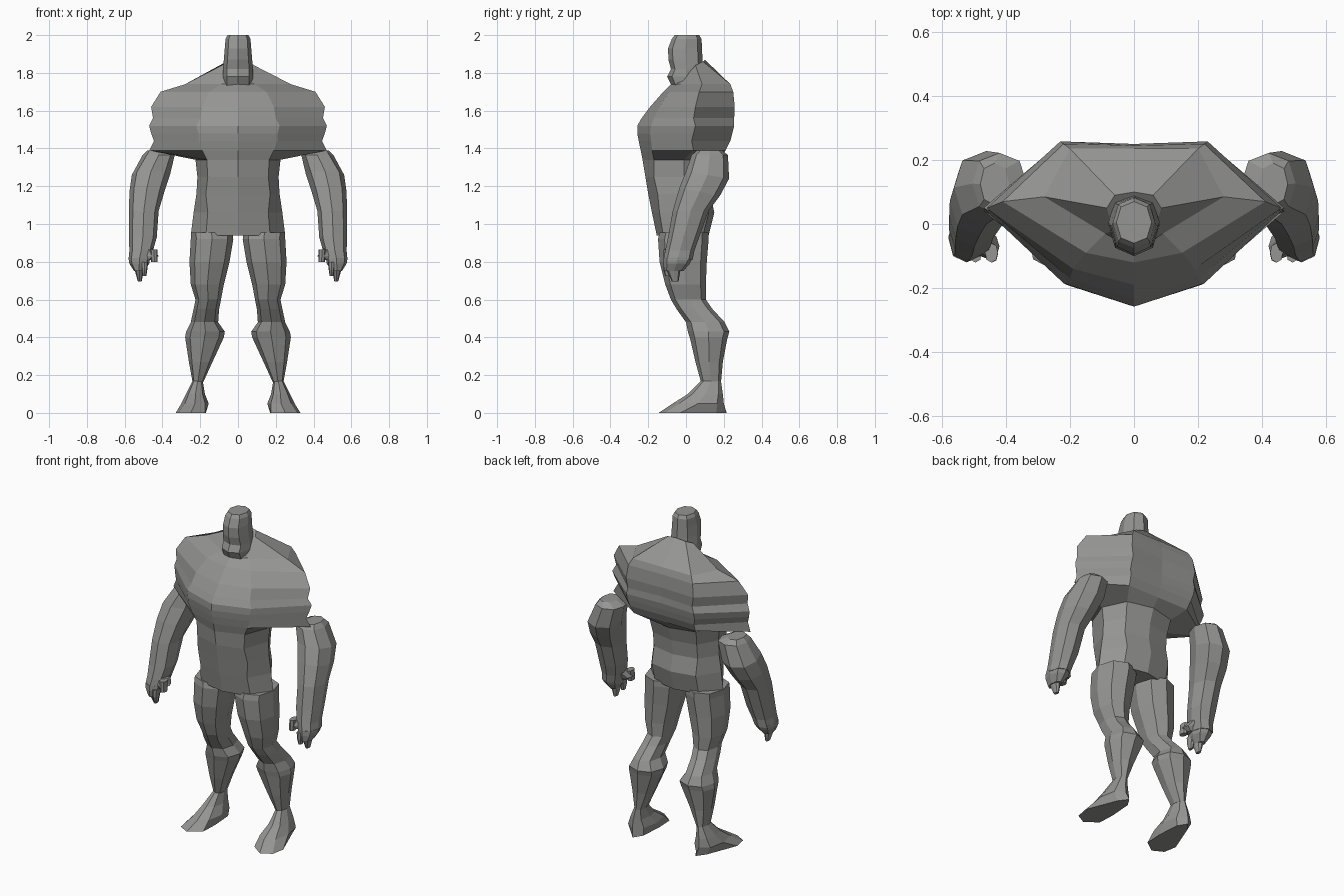
import bpy
import bmesh
from mathutils import Vector

# Remove the default cube only
default_cube = bpy.data.objects.get("Cube")
if default_cube:
    bpy.data.objects.remove(default_cube, do_unlink=True)

# Single flat grey material
GREY = (0.3, 0.3, 0.29, 1.0)
clay = bpy.data.materials.new("clay_grey")
clay.use_nodes = True
clay.diffuse_color = GREY
shader = clay.node_tree.nodes["Principled BSDF"]
shader.inputs["Base Color"].default_value = GREY
shader.inputs["Roughness"].default_value = 0.8


def loft(name, rings, mirrored=False):
    """Skin a stack of equal-length rings, cap both ends, keep flat faces."""
    bm = bmesh.new()
    loops = [[bm.verts.new(point) for point in ring] for ring in rings]
    count = len(loops[0])
    for upper, lower in zip(loops, loops[1:]):
        for i in range(count):
            j = (i + 1) % count
            bm.faces.new((upper[i], upper[j], lower[j], lower[i]))
    bm.faces.new(loops[0])
    bm.faces.new(loops[-1])
    if mirrored:
        bmesh.ops.scale(bm, vec=Vector((-1, 1, 1)), verts=bm.verts)
    bmesh.ops.recalc_face_normals(bm, faces=bm.faces)
    mesh = bpy.data.meshes.new(name)
    bm.to_mesh(mesh)
    bm.free()
    mesh.materials.append(clay)
    obj = bpy.data.objects.new(name, mesh)
    bpy.context.collection.objects.link(obj)
    return obj


def pair(name, rings):
    """Build the left part and its mirrored right twin."""
    loft("left_" + name, rings)
    loft("right_" + name, rings, mirrored=True)


def symmetric_ring(front, front_side, side, back_side, back):
    """Eight-point section from centre points and three points on the left."""
    left = [front_side, side, back_side]
    right = [(-x, y, z) for x, y, z in reversed(left)]
    return [(0, *front), *left, (0, *back), *right]


def level_ring(z, front, fx, fy, sx, sy, bx, by, back):
    """Horizontal symmetric section."""
    return symmetric_ring((front, z), (fx, fy, z), (sx, sy, z), (bx, by, z), (back, z))


def limb_ring(z, inner, outer, front, back, tilt=0, corner=0.74):
    """Eight-sided section from its extents; tilt raises the back edge."""
    cx, cy = (inner + outer) / 2, (front + back) / 2
    rx, ry = (outer - inner) / 2, (back - front) / 2
    c = corner
    unit = [(0, -1), (c, -c), (1, 0), (c, c), (0, 1), (-c, c), (-1, 0), (-c, -c)]
    return [(cx + rx * u, cy + ry * v, z + tilt * v) for u, v in unit]


def limb(name, sections):
    pair(name, [limb_ring(*section) for section in sections])


# Torso: z, front y, front corner, side, back corner, back y
torso_sections = [
    (1.74, -.08, .09, -.03, .28, .085, .2, .235, .235),
    (1.7, -.12, .15, -.09, .41, .07, .22, .25, .245),
    (1.62, -.19, .19, -.14, .46, .05, .23, .258, .25),
    (1.56, -.235, .2, -.17, .45, .04, .22, .255, .24),
    (1.52, -.258, .22, -.185, .47, .05, .23, .255, .245),
    (1.48, -.258, .21, -.19, .46, .04, .23, .245, .24),
    (1.44, -.25, .21, -.185, .445, .03, .22, .235, .23),
    (1.39, -.24, .19, -.18, .47, .04, .21, .21, .21),
    (1.34, -.23, .165, -.17, .225, -.01, .16, .13, .17),
    (1.25, -.215, .16, -.17, .215, -.01, .15, .11, .14),
    (1.16, -.2, .17, -.15, .22, -.01, .15, .1, .13),
    (1.06, -.18, .16, -.14, .235, -.01, .15, .12, .15),
    (.94, -.155, .17, -.12, .25, -.01, .15, .09, .12),
]
# Neck root: low at the throat, high where the trapezius meets the nape
neck_root = symmetric_ring((-.09, 1.76), (.065, -.02, 1.76), (.085, .05, 1.84),
                           (.06, .09, 1.86), (.1, 1.87))
loft("torso", [neck_root] + [level_ring(*s) for s in torso_sections])

# Head and neck in one block
head_sections = [
    (2.0, .055, -.06, .07),
    (1.98, .066, -.075, .082),
    (1.93, .07, -.095, .085),
    (1.87, .075, -.093, .087),
    (1.82, .08, -.08, .09),
    (1.78, .08, -.1, .1),
    (1.73, .08, -.075, .1),
]
loft("head", [limb_ring(z, -w, w, f, b) for z, w, f, b in head_sections])

# Legs: z, inner x, outer x, front y, back y
limb("leg", [
    (.955, .03, .25, -.14, .12),
    (.92, .025, .25, -.148, .12),
    (.8, .045, .257, -.14, .11),
    (.68, .075, .25, -.11, .105),
    (.6, .09, .225, -.08, .105),
    (.55, .1, .235, -.05, .14),
    (.48, .105, .25, 0, .205),
    (.43, .07, .275, .01, .23),
    (.4, .075, .28, .02, .22),
    (.27, .135, .26, .05, .195),
    (.16, .185, .24, .08, .185),
])

# Feet: ankle, instep and a flared sole
sole = [(.25, -.145), (.315, -.11), (.33, -.03), (.255, .16),
        (.215, .215), (.18, .16), (.17, .02), (.175, -.09)]
pair("foot", [
    limb_ring(.17, .187, .24, .08, .185),
    limb_ring(.1, .175, .275, .01, .195),
    limb_ring(.05, .155, .3, -.07, .2),
    [(x, y, 0) for x, y in sole],
])

# Arms: z, inner x, outer x, front y, back y, tilt
limb("arm", [
    (1.39, .39, .48, .06, .19),
    (1.365, .335, .505, .03, .222),
    (1.26, .36, .562, .0, .228, -.02),
    (1.17, .39, .575, -.035, .18, -.02),
    (1.07, .42, .577, -.07, .12),
    (.93, .43, .578, -.095, .07),
    (.86, .45, .575, -.11, .045),
    (.81, .465, .58, -.12, .035),
])

# Palms, curled fingers and thumbs
limb("palm", [
    (.82, .465, .58, -.12, .035),
    (.79, .47, .575, -.12, .02),
    (.75, .5, .55, -.115, -.015),
])
limb("finger", [
    (.79, .5, .56, -.11, -.03),
    (.75, .5, .545, -.1, -.03),
    (.695, .51, .53, -.075, -.04),
])
limb("short_finger", [
    (.8, .475, .515, -.12, -.06),
    (.76, .48, .51, -.12, -.07),
    (.725, .485, .505, -.11, -.08),
])
limb("thumb_base", [
    (.87, .45, .5, -.09, 0),
    (.83, .42, .49, -.11, -.03),
    (.81, .45, .49, -.1, -.04),
])
limb("thumb", [
    (.865, .425, .465, -.12, -.06),
    (.8, .425, .46, -.12, -.07),
])
